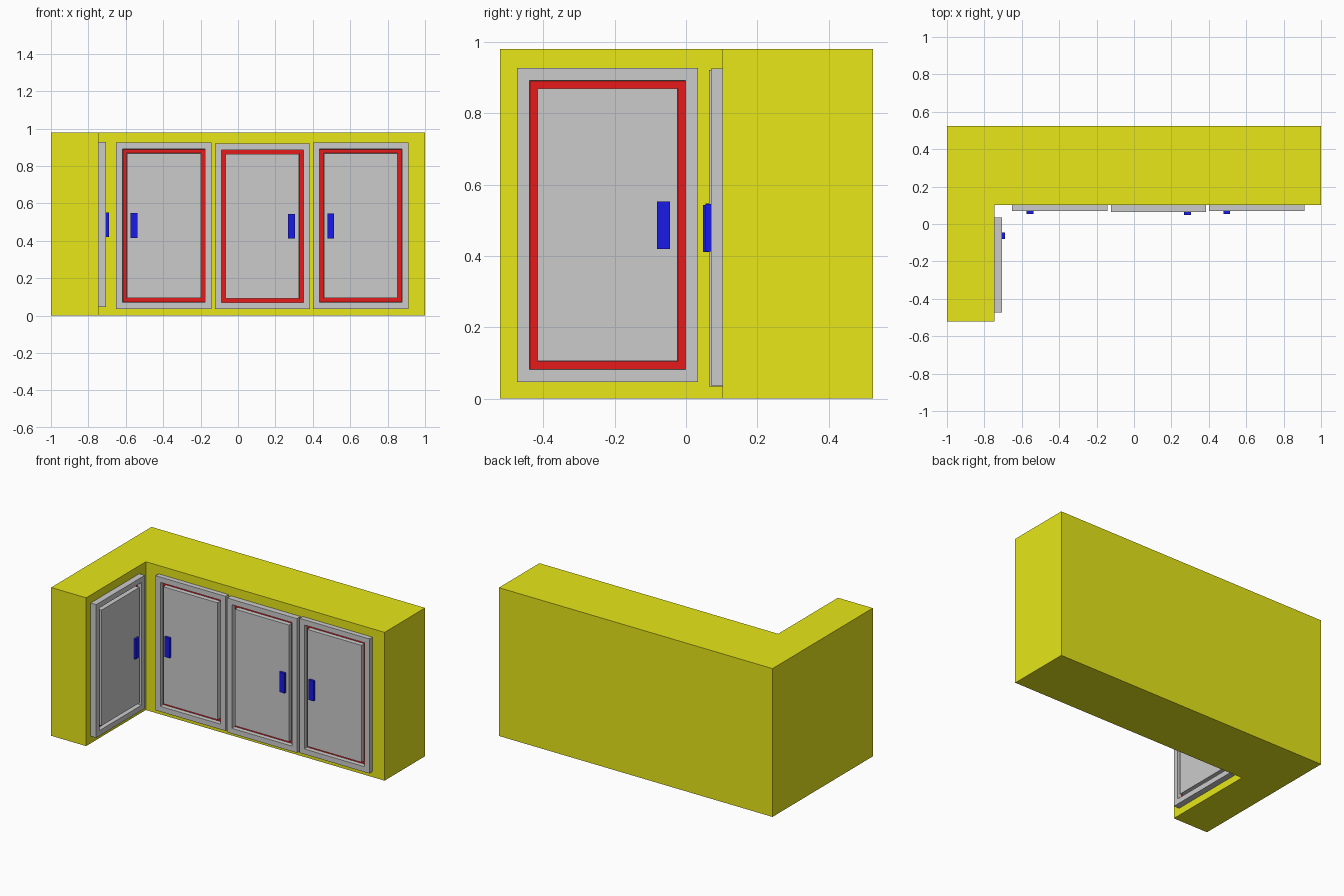
import bpy, bmesh
from math import pi
from mathutils import Matrix, Vector

if "Cube" in bpy.data.objects:
    bpy.data.objects.remove(bpy.data.objects["Cube"])


def material(name, color=None):
    m = bpy.data.materials.new(name)
    if color:
        m.diffuse_color = color
    return m


YELLOW = material("yellow", (0.8, 0.8, 0.01, 1))
RED = material("red", (0.8, 0.01, 0.01, 1))
BLUE = material("blue", (0.01, 0.01, 0.8, 1))
GREY = material("grey")


def finish(bm, name, mats, matrix=Matrix()):
    bmesh.ops.recalc_face_normals(bm, faces=bm.faces)
    mesh = bpy.data.meshes.new(name)
    bm.to_mesh(mesh)
    bm.free()
    for m in mats:
        mesh.materials.append(m)
    ob = bpy.data.objects.new(name, mesh)
    ob.matrix_world = matrix
    bpy.context.collection.objects.link(ob)


def box(lo, hi):
    bm = bmesh.new()
    lo, hi = Vector(lo), Vector(hi)
    mat = Matrix.Translation((lo + hi) / 2) @ Matrix.Diagonal((*(hi - lo), 1))
    bmesh.ops.create_cube(bm, size=1, matrix=mat)
    return bm


# L-shaped cabinet body, extruded from its floor plan
plan = [(-1, -0.522), (-0.745, -0.522), (-0.745, 0.102),
        (1, 0.102), (1, 0.525), (-1, 0.525)]
bm = bmesh.new()
base = bm.faces.new([bm.verts.new((x, y, 0)) for x, y in plan])
top = bmesh.ops.extrude_face_region(bm, geom=[base], use_keep_orig=True)["geom"]
bmesh.ops.translate(bm, vec=(0, 0, 0.98),
                    verts=[v for v in top if isinstance(v, bmesh.types.BMVert)])
finish(bm, "cabinet_body", [YELLOW])


def door(name, u0, u1, z0, z1, depth, handle_u, handle_z, matrix):
    """Door on the local plane y = 0, facing -y, with its handle."""
    bm = box((u0, -depth, z0), (u1, 0, z1))
    front = min(bm.faces, key=lambda f: f.calc_center_median().y)

    # frame, groove wall, groove floor, groove wall; centre panel is left over
    rings = [bmesh.ops.inset_region(bm, faces=[front], thickness=t,
                                    use_even_offset=True)["faces"]
             for t in (0.035, 0.001, 0.021, 0.001)]
    for v in {v for f in rings[2] for v in f.verts}:
        v.co.y += 0.028
    for f in rings[2]:
        f.material_index = 1
    finish(bm, name, [GREY, RED], matrix)

    # handle plate
    finish(box((handle_u - 0.0185, -depth - 0.016, handle_z - 0.066),
               (handle_u + 0.0185, -depth + 0.003, handle_z + 0.066)),
           name + "_handle", [BLUE], matrix)


# three doors on the long run
wall = Matrix.Translation((0, 0.102, 0))
door("door_left", -0.652, -0.141, 0.036, 0.925, 0.032, -0.557, 0.481, wall)
door("door_middle", -0.124, 0.385, 0.034, 0.921, 0.038, 0.287, 0.477, wall)
door("door_right", 0.401, 0.911, 0.036, 0.925, 0.032, 0.496, 0.479, wall)

# one door on the inner side of the short arm, facing +x
side = Matrix.Translation((-0.745, 0, 0)) @ Matrix.Rotation(pi / 2, 4, 'Z')
door("door_side", -0.474, 0.034, 0.047, 0.927, 0.04, -0.063, 0.486, side)

for m in bpy.data.materials:
    if m.users and not m.is_grease_pencil:
        m.use_nodes = True
        m.node_tree.nodes["Principled BSDF"].inputs["Base Color"].default_value = m.diffuse_color
